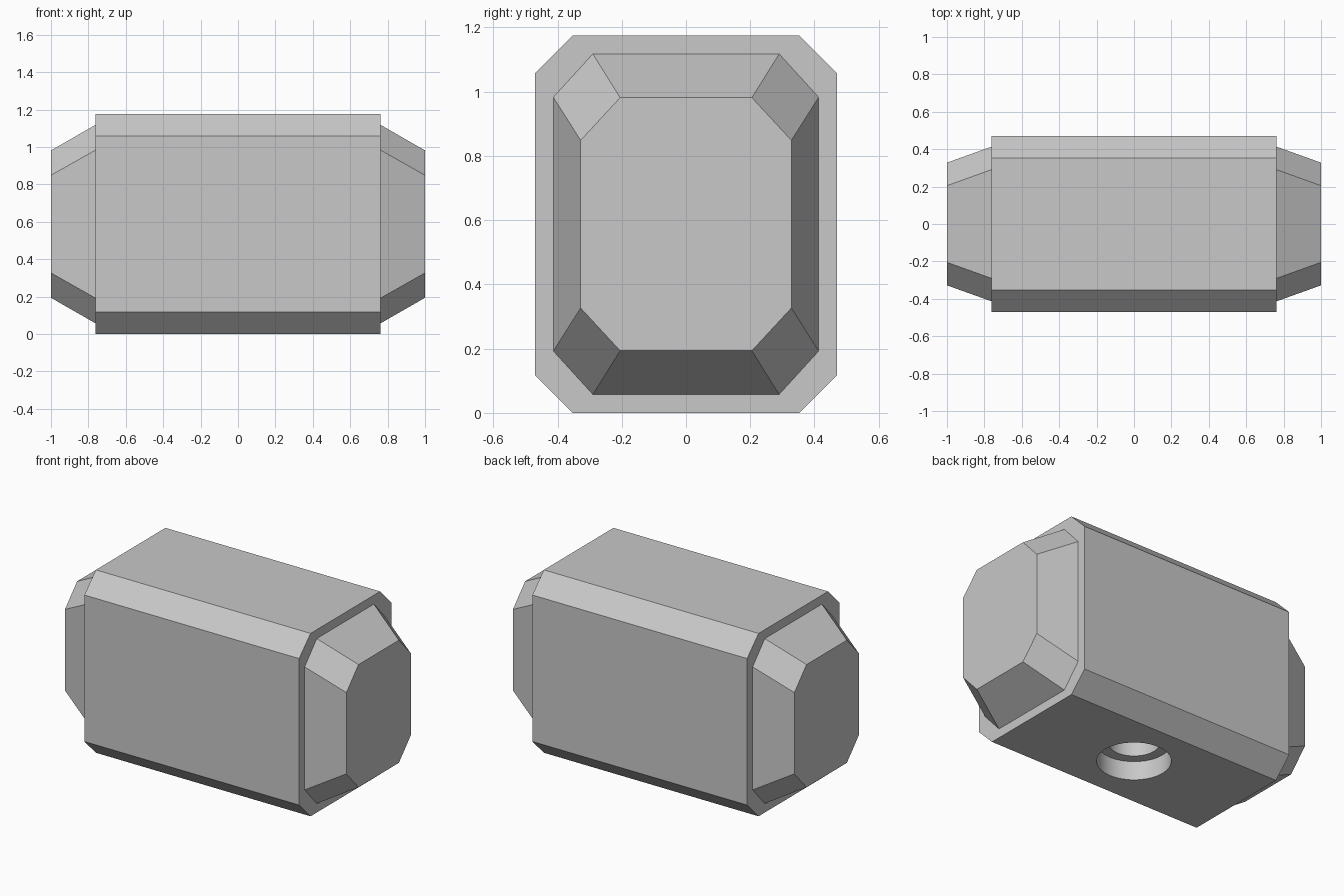
import bpy
import bmesh
import math

cube = bpy.data.objects.get("Cube")
if cube:
    bpy.data.objects.remove(cube, do_unlink=True)

MID_Z = 0.5875

grey = bpy.data.materials.new("light_grey")
grey.use_nodes = True
colour = (0.577, 0.577, 0.577, 1)
grey.diffuse_color = colour
grey.node_tree.nodes["Principled BSDF"].inputs["Base Color"].default_value = colour


def octagon(x, half_y, half_z, cut_y, cut_z):
    """Rectangle with cut corners, standing across the x axis."""
    quarter = [(half_y, half_z - cut_z), (half_y - cut_y, half_z)]
    ring = quarter + [(-y, z) for y, z in reversed(quarter)]
    ring += [(-y, -z) for y, z in ring]
    return [(x, y, MID_Z + z) for y, z in ring]


def circle(radius, z, count=32):
    angles = [2 * math.pi * i / count for i in range(count)]
    return [(radius * math.cos(a), radius * math.sin(a), z) for a in angles]


def loft(name, rings):
    """Join rings of points with quads and close both ends."""
    bm = bmesh.new()
    loops = [[bm.verts.new(p) for p in ring] for ring in rings]
    count = len(loops[0])
    for a, b in zip(loops, loops[1:]):
        for i in range(count):
            j = (i + 1) % count
            bm.faces.new((a[i], a[j], b[j], b[i]))
    bm.faces.new(loops[0])
    bm.faces.new(loops[-1])
    bmesh.ops.recalc_face_normals(bm, faces=bm.faces)
    mesh = bpy.data.meshes.new(name)
    bm.to_mesh(mesh)
    bm.free()
    mesh.materials.append(grey)
    obj = bpy.data.objects.new(name, mesh)
    bpy.context.collection.objects.link(obj)
    return obj


# Main block with chamfered long edges
body = loft("hammer_body", [octagon(x, 0.47, MID_Z, 0.117, 0.117)
                            for x in (-0.763, 0.763)])

# Tapered striking faces at both ends
for name, side in (("left_striking_face", 1), ("right_striking_face", -1)):
    loft(name, [octagon(side * 0.763, 0.413, 0.53, 0.123, 0.135),
                octagon(side, 0.328, 0.394, 0.123, 0.133)])

# Stepped round handle socket in the underside
cutter = loft("socket_cutter", [circle(0.214, -0.1), circle(0.214, 0.12),
                                circle(0.149, 0.12), circle(0.149, 0.59)])
cutter.hide_render = True
socket = body.modifiers.new("handle_socket", "BOOLEAN")
socket.operation = "DIFFERENCE"
socket.solver = "EXACT"
socket.object = cutter

bpy.ops.object.select_all(action="DESELECT")
body.select_set(True)
bpy.context.view_layer.objects.active = body
bpy.ops.object.modifier_apply(modifier=socket.name)
bpy.data.objects.remove(cutter, do_unlink=True)
bpy.ops.object.shade_smooth_by_angle(angle=math.radians(30))
